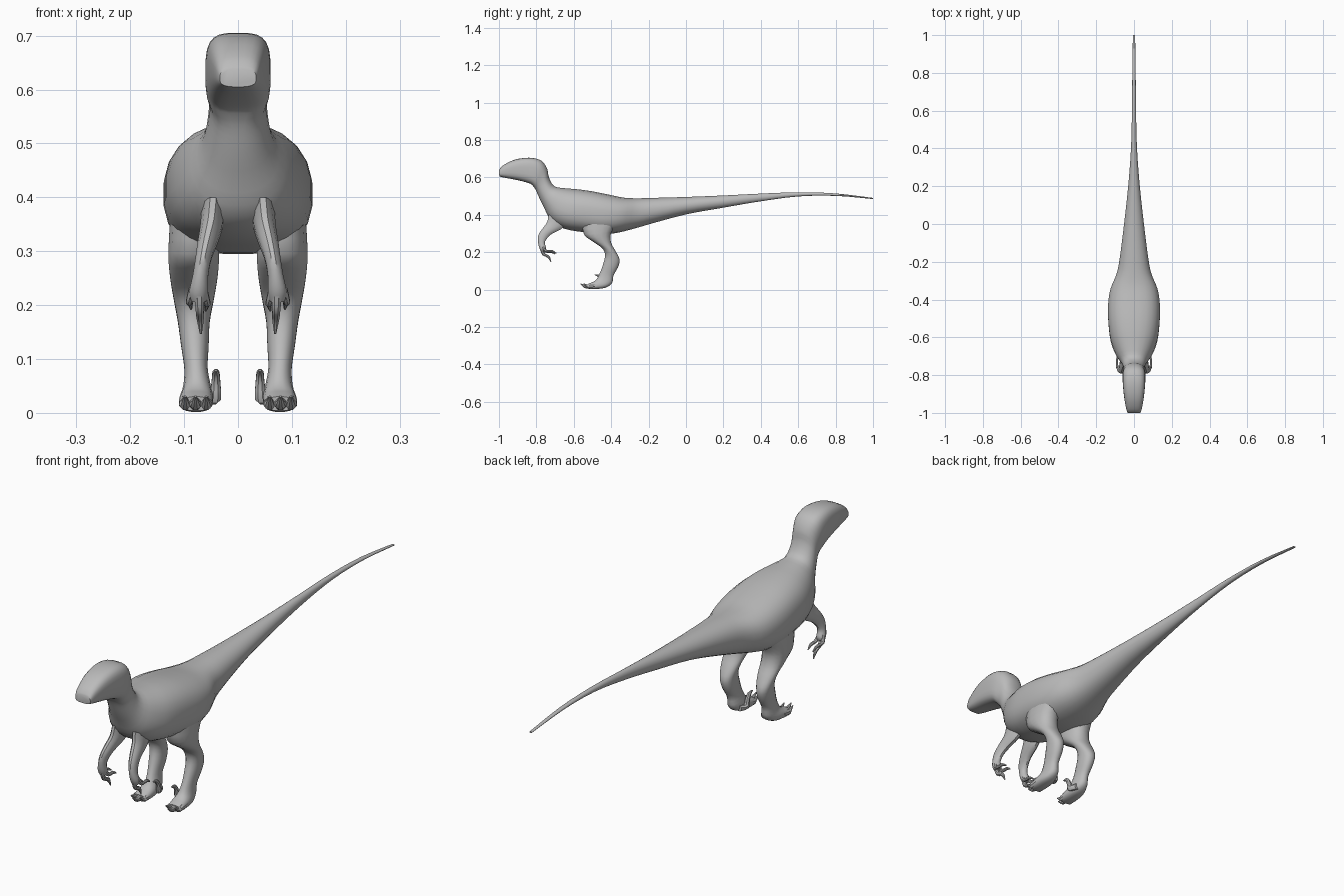
import bpy, bmesh, math

skin = bpy.data.materials.new("grey skin")
skin.diffuse_color = (0.5, 0.5, 0.5, 1)


def smooth_path(rows, steps):
    """Catmull-Rom interpolation through rows of numbers."""
    out = []
    for i in range(len(rows) - 1):
        a, b = rows[max(i - 1, 0)], rows[i]
        c, d = rows[i + 1], rows[min(i + 2, len(rows) - 1)]
        for s in range(steps):
            t = s / steps
            out.append([0.5 * (2 * q + (r - p) * t + (2 * p - 5 * q + 4 * r - u) * t * t
                               + (3 * q - p - 3 * r + u) * t ** 3)
                        for p, q, r, u in zip(a, b, c, d)])
    out.append(list(rows[-1]))
    return out


def loft(name, rows, sides=16, steps=2, mirror=False):
    """Rows: centre x, top y, top z, bottom y, bottom z, half width, squareness."""
    bm = bmesh.new()
    rings = []
    for cx, yt, zt, yb, zb, w, n in smooth_path(rows, steps):
        ring = []
        for k in range(sides):
            a = 2 * math.pi * (k + 0.5) / sides
            u = math.copysign(abs(math.cos(a)) ** (2 / n), math.cos(a))
            v = math.copysign(abs(math.sin(a)) ** (2 / n), math.sin(a))
            v = v / math.sin(math.pi * (sides // 4 + 0.5) / (sides / 2)) ** (2 / n)
            ring.append(bm.verts.new((cx + w * u, (yt + yb) / 2 + v * (yt - yb) / 2,
                                      (zt + zb) / 2 + v * (zt - zb) / 2)))
        rings.append(ring)
    for r, s in zip(rings, rings[1:]):
        for k in range(sides):
            m = (k + 1) % sides
            bm.faces.new((r[k], r[m], s[m], s[k]))
    bm.faces.new(rings[0])
    bm.faces.new(rings[-1])
    bmesh.ops.recalc_face_normals(bm, faces=bm.faces)
    mesh = bpy.data.meshes.new(name)
    bm.to_mesh(mesh)
    bm.free()
    mesh.materials.append(skin)
    ob = bpy.data.objects.new(name, mesh)
    bpy.context.collection.objects.link(ob)
    if mirror:
        ob.modifiers.new("mirror", 'MIRROR').use_axis[0] = True
        ob.modifiers["mirror"].use_mirror_merge = False
    bpy.ops.object.select_all(action='DESELECT')
    ob.select_set(True)
    bpy.context.view_layer.objects.active = ob
    bpy.ops.object.shade_smooth_by_angle(angle=math.radians(40))


def digit(name, pts):
    """Tapered finger, toe or claw along (x, y, z, radius) points, on both sides."""
    rows = []
    for i, (x, y, z, r) in enumerate(pts):
        p, q = pts[max(i - 1, 0)], pts[min(i + 1, len(pts) - 1)]
        ty, tz = q[1] - p[1], q[2] - p[2]
        d = math.hypot(ty, tz)
        rows.append((x, y - r * tz / d, z + r * ty / d, y + r * tz / d, z - r * ty / d, r, 2))
    loft(name, rows, sides=8, steps=3, mirror=True)


# head, neck, trunk and tail
loft("body", [
    (0, -1.0, 0.638, -0.998, 0.605, 0.034, 3),
    (0, -0.98, 0.662, -0.97, 0.598, 0.042, 3),
    (0, -0.92, 0.693, -0.90, 0.585, 0.053, 3.2),
    (0, -0.84, 0.705, -0.835, 0.567, 0.060, 3.4),
    (0, -0.775, 0.69, -0.815, 0.55, 0.060, 3),
    (0, -0.742, 0.645, -0.80, 0.525, 0.054, 2.4),
    (0, -0.733, 0.60, -0.78, 0.48, 0.056, 2.2),
    (0, -0.705, 0.553, -0.755, 0.43, 0.068, 2.2),
    (0, -0.65, 0.542, -0.72, 0.365, 0.098, 2.3),
    (0, -0.58, 0.536, -0.65, 0.325, 0.124, 2.4),
    (0, -0.50, 0.525, -0.55, 0.307, 0.136, 2.5),
    (0, -0.41, 0.507, -0.45, 0.295, 0.138, 2.5),
    (0, -0.33, 0.491, -0.36, 0.305, 0.125, 2.4),
    (0, -0.26, 0.488, -0.27, 0.328, 0.093, 2.3),
    (0, -0.18, 0.49, -0.18, 0.354, 0.076, 2.2),
    (0, 0.0, 0.495, 0.0, 0.402, 0.053, 2),
    (0, 0.2, 0.503, 0.2, 0.438, 0.031, 2),
    (0, 0.4, 0.513, 0.4, 0.472, 0.016, 2),
    (0, 0.6, 0.52, 0.6, 0.498, 0.011, 2),
    (0, 0.8, 0.514, 0.8, 0.501, 0.009, 2),
    (0, 1.0, 0.49, 1.0, 0.484, 0.006, 2),
], sides=24, steps=3)

# hind legs down to the ball of the foot
loft("hind_leg", [
    (0.080, -0.56, 0.38, -0.35, 0.38, 0.045, 2.3),
    (0.082, -0.545, 0.295, -0.40, 0.305, 0.048, 2.3),
    (0.082, -0.50, 0.258, -0.40, 0.25, 0.045, 2.2),
    (0.082, -0.447, 0.22, -0.376, 0.205, 0.038, 2.2),
    (0.082, -0.433, 0.18, -0.355, 0.16, 0.030, 2.2),
    (0.080, -0.445, 0.13, -0.363, 0.12, 0.026, 2.2),
    (0.078, -0.46, 0.09, -0.388, 0.075, 0.022, 2.2),
    (0.076, -0.475, 0.06, -0.395, 0.035, 0.026, 2.3),
    (0.077, -0.49, 0.045, -0.43, 0.01, 0.031, 2.5),
    (0.078, -0.505, 0.038, -0.49, 0.002, 0.031, 2.5),
    (0.078, -0.525, 0.030, -0.522, 0.004, 0.027, 2.5),
], sides=16, steps=3, mirror=True)

# toes with claws
for i, (x, tip) in enumerate([(0.059, -0.548), (0.079, -0.565), (0.098, -0.548)]):
    digit(f"toe_{i + 1}", [(x, -0.48, 0.022, 0.012), (x, -0.515, 0.018, 0.012),
                           (x, tip + 0.025, 0.017, 0.009), (x, tip, 0.031, 0.002)])

# raised inner claw
digit("raised_claw", [(0.055, -0.42, 0.028, 0.012), (0.043, -0.448, 0.028, 0.012),
                      (0.041, -0.455, 0.055, 0.009), (0.041, -0.468, 0.074, 0.007),
                      (0.041, -0.488, 0.079, 0.002)])

# arms
loft("arm", [
    (0.046, -0.735, 0.40, -0.63, 0.36, 0.022, 2),
    (0.050, -0.743, 0.36, -0.665, 0.325, 0.021, 2),
    (0.058, -0.768, 0.325, -0.718, 0.297, 0.018, 2),
    (0.065, -0.79, 0.29, -0.742, 0.275, 0.015, 2),
    (0.070, -0.791, 0.255, -0.755, 0.25, 0.015, 2),
    (0.073, -0.785, 0.225, -0.748, 0.225, 0.018, 2),
    (0.073, -0.775, 0.205, -0.752, 0.21, 0.014, 2),
], sides=12, steps=3, mirror=True)

# fingers with claws
digit("outer_finger", [(0.083, -0.765, 0.23, 0.009), (0.090, -0.75, 0.207, 0.007),
                       (0.089, -0.715, 0.205, 0.006), (0.087, -0.692, 0.193, 0.002)])
digit("middle_finger", [(0.072, -0.772, 0.22, 0.010), (0.071, -0.762, 0.19, 0.008),
                        (0.070, -0.735, 0.175, 0.007), (0.069, -0.722, 0.147, 0.002)])
digit("inner_finger", [(0.065, -0.768, 0.228, 0.009), (0.058, -0.752, 0.205, 0.007),
                       (0.058, -0.722, 0.202, 0.006), (0.060, -0.70, 0.190, 0.002)])
